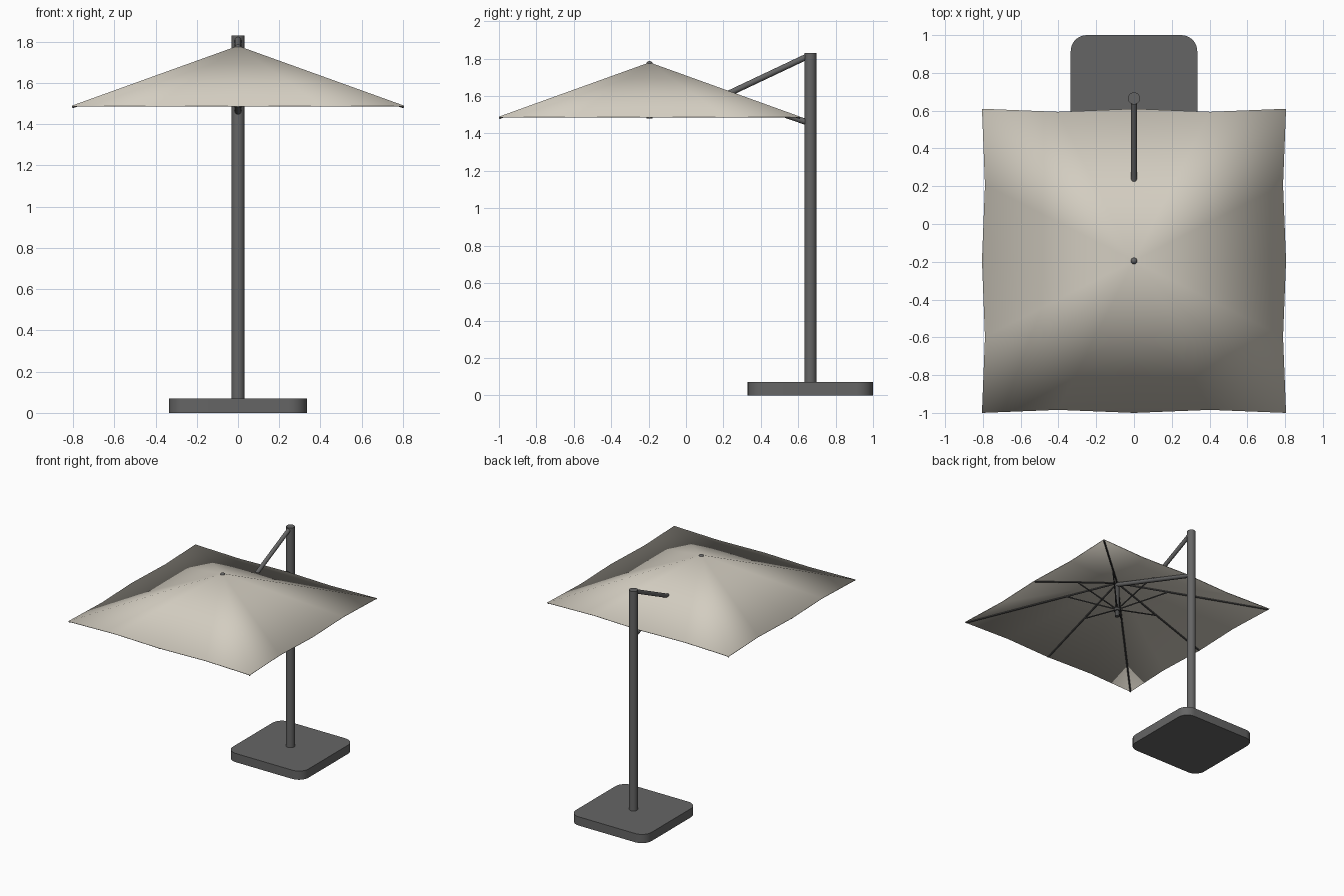
import bpy, bmesh, math
from mathutils import Vector

if "Cube" in bpy.data.objects:
    bpy.data.objects.remove(bpy.data.objects["Cube"])


def material(name, color):
    m = bpy.data.materials.new(name)
    m.use_nodes = True
    m.diffuse_color = (*color, 1)
    m.node_tree.nodes["Principled BSDF"].inputs["Base Color"].default_value = (*color, 1)
    return m


FABRIC = material("cream fabric", (0.65, 0.61, 0.53))
METAL = material("grey metal", (0.13, 0.13, 0.13))
DARK = material("dark frame", (0.07, 0.07, 0.07))


def finish(obj, name, mat, angle=35):
    obj.name = name
    obj.data.materials.append(mat)
    bpy.ops.object.select_all(action='DESELECT')
    obj.select_set(True)
    bpy.context.view_layer.objects.active = obj
    bpy.ops.object.shade_smooth_by_angle(angle=math.radians(angle))
    return obj


def rod(name, a, b, radius, mat, sides=16):
    a, b = Vector(a), Vector(b)
    d = b - a
    bpy.ops.mesh.primitive_cylinder_add(
        vertices=sides, radius=radius, depth=d.length, location=(a + b) / 2,
        rotation=d.to_track_quat('Z', 'Y').to_euler())
    return finish(bpy.context.object, name, mat)


CY, HALF, RIM, PEAK = -0.195, 0.805, 1.485, 1.78
POST_Y = 0.665

# Base slab with rounded vertical corners
bpy.ops.mesh.primitive_cube_add(size=1, location=(0, POST_Y, 0.035))
base = bpy.context.object
base.data.transform(base.matrix_world.inverted().Diagonal((0.67, 0.67, 0.07, 1)))
bm = bmesh.new()
bm.from_mesh(base.data)
uprights = [e for e in bm.edges if abs(e.verts[0].co.z - e.verts[1].co.z) > 0.01]
bmesh.ops.bevel(bm, geom=uprights, offset=0.085, segments=8, profile=0.5, affect='EDGES')
bm.to_mesh(base.data)
bm.free()
finish(base, "base", METAL)

# Post and the two arms that carry the canopy
rod("post", (0, POST_Y, 0.06), (0, POST_Y, 1.83), 0.032, METAL, 32)
rod("upper_arm", (0, POST_Y - 0.01, 1.815), (0, 0.225, 1.612), 0.016, METAL)
rod("lower_arm", (0, POST_Y - 0.01, 1.457), (0, CY, 1.752), 0.016, METAL)


# Canopy: a fan from the peak to a square rim, pulled in between the ribs
def square_point(i, steps=16):
    a = 2 * math.pi * i / steps
    x, y = math.cos(a), math.sin(a)
    if i % 2:
        side = HALF - 0.016
        # midway between a corner and the middle of an edge
        return Vector((math.copysign(side if abs(x) > abs(y) else HALF / 2, x),
                       math.copysign(side if abs(y) > abs(x) else HALF / 2, y), 0))
    k = HALF / max(abs(x), abs(y))
    return Vector((x * k, y * k, 0))


bm = bmesh.new()
top = bm.verts.new((0, CY, PEAK))
rim = [bm.verts.new(square_point(i) + Vector((0, CY, RIM + 0.005))) for i in range(16)]
for i in range(16):
    bm.faces.new((top, rim[i], rim[(i + 1) % 16]))
mesh = bpy.data.meshes.new("canopy")
bm.to_mesh(mesh)
bm.free()
canopy = bpy.data.objects.new("canopy", mesh)
bpy.context.collection.objects.link(canopy)
finish(canopy, "canopy", FABRIC, 180)
shell = canopy.modifiers.new("cloth thickness", 'SOLIDIFY')
shell.thickness = 0.005
shell.offset = -1

# Hub under the peak and finial above it
rod("hub_pole", (0, CY, 1.48), (0, CY, PEAK - 0.01), 0.016, DARK)
rod("hub_ring", (0, CY, 1.525), (0, CY, 1.55), 0.025, DARK)
bpy.ops.mesh.primitive_uv_sphere_add(segments=16, ring_count=8, radius=0.018,
                                     location=(0, CY, PEAK - 0.011))
finish(bpy.context.object, "finial", METAL, 60)

# Ribs to the corners and edge middles, each braced by a strut from the hub
hub = Vector((0, CY, 1.54))
rib_top = Vector((0, CY, PEAK - 0.014))
for n in range(8):
    tip = square_point(2 * n) * 0.995 + Vector((0, CY, RIM - 0.001))
    rod(f"rib_{n + 1}", rib_top, tip, 0.006, DARK, 8)
    reach = 0.385 / square_point(2 * n).length
    rod(f"strut_{n + 1}", hub, rib_top.lerp(tip, reach), 0.005, DARK, 8)
